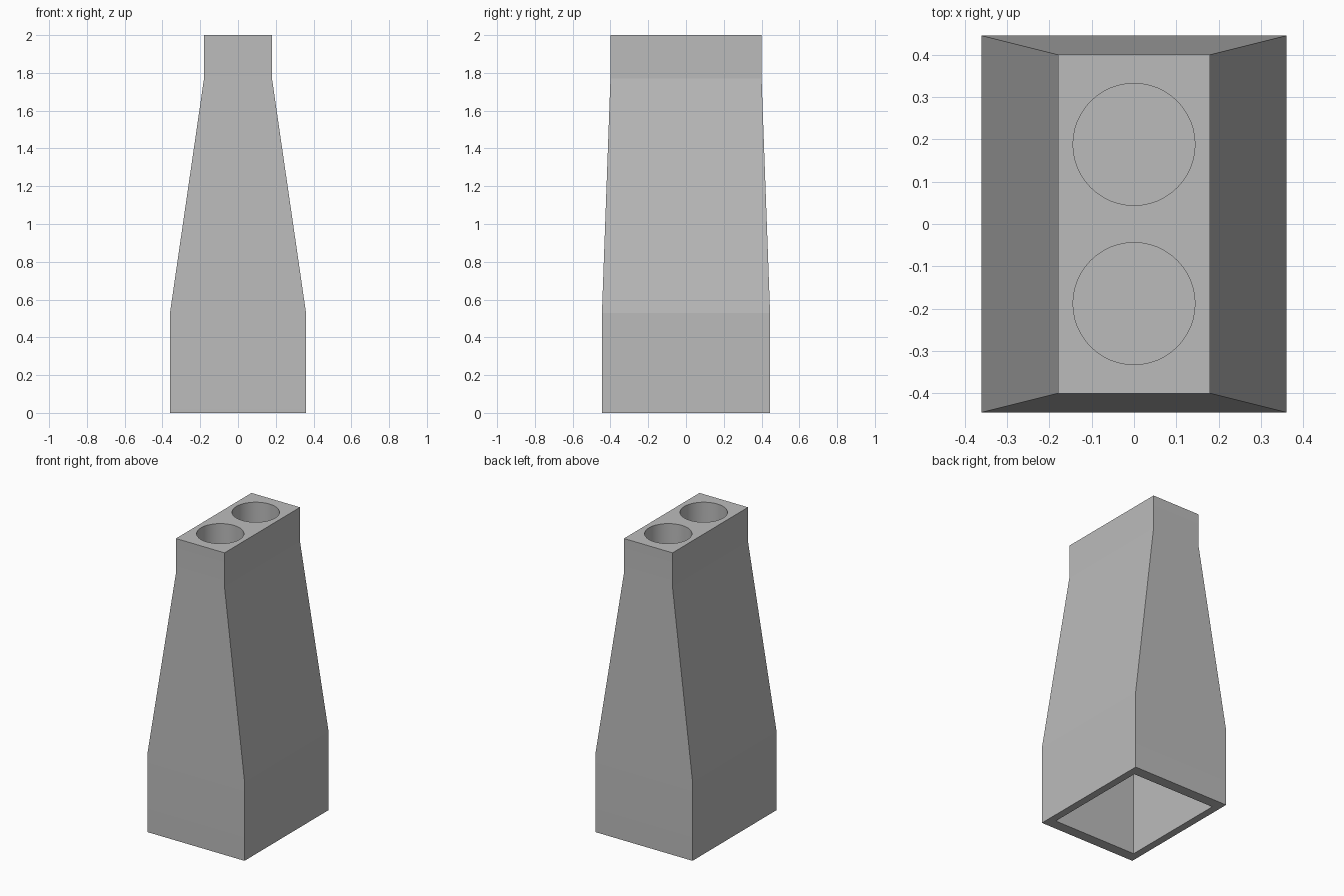
import bpy
import bmesh
import math

default = bpy.data.objects.get("Cube")
if default:
    bpy.data.objects.remove(default, do_unlink=True)

# Single stone grey material
grey = bpy.data.materials.new("stone_grey")
grey.use_nodes = True
colour = (0.5, 0.5, 0.5, 1.0)
grey.diffuse_color = colour
grey.node_tree.nodes["Principled BSDF"].inputs["Base Color"].default_value = colour


def add_object(name, bm):
    bmesh.ops.recalc_face_normals(bm, faces=bm.faces)
    mesh = bpy.data.meshes.new(name)
    bm.to_mesh(mesh)
    bm.free()
    mesh.materials.append(grey)
    obj = bpy.data.objects.new(name, mesh)
    bpy.context.collection.objects.link(obj)
    return obj


def rectangular_loft(name, sections):
    """Closed loft through (half width, half depth, height) rectangles."""
    bm = bmesh.new()
    rings = [[bm.verts.new((sx * hx, sy * hy, z))
              for sx, sy in ((-1, -1), (1, -1), (1, 1), (-1, 1))]
             for hx, hy, z in sections]
    for low, high in zip(rings, rings[1:]):
        for i in range(4):
            j = (i + 1) % 4
            bm.faces.new((low[i], low[j], high[j], high[i]))
    bm.faces.new(rings[0])
    bm.faces.new(rings[-1])
    return add_object(name, bm)


def cylinder(name, radius, y, bottom, top):
    bm = bmesh.new()
    bmesh.ops.create_cone(bm, cap_ends=True, segments=48, radius1=radius,
                          radius2=radius, depth=top - bottom)
    bmesh.ops.translate(bm, verts=bm.verts, vec=(0, y, (top + bottom) / 2))
    return add_object(name, bm)


# Tapered tower: straight base, sloping middle, straight neck
tower = rectangular_loft("chimney_tower", [
    (0.36, 0.445, 0), (0.36, 0.445, 0.53), (0.18, 0.40, 1.77), (0.18, 0.40, 2)])

# Hollow open at the bottom, and two round blind flues in the top
cutters = [rectangular_loft("hollow_cutter", [
    (0.31, 0.373, -0.1), (0.31, 0.373, 0.53), (0.14, 0.33, 1.70)])]
for side, label in ((-1, "front"), (1, "back")):
    cutters.append(cylinder(label + "_flue_cutter", 0.144, side * 0.188, 1.76, 2.1))

for cutter in cutters:
    cutter.hide_render = True
    cut = tower.modifiers.new(cutter.name, 'BOOLEAN')
    cut.operation = 'DIFFERENCE'
    cut.solver = 'EXACT'
    cut.object = cutter

# Bake the cuts and discard the cutters
bpy.context.view_layer.update()
evaluated = tower.evaluated_get(bpy.context.evaluated_depsgraph_get())
tower_mesh = bpy.data.meshes.new_from_object(evaluated)
tower.modifiers.clear()
tower.data = tower_mesh
for cutter in cutters:
    bpy.data.objects.remove(cutter, do_unlink=True)

# Smooth flue walls, crisp edges elsewhere
bpy.ops.object.select_all(action='DESELECT')
tower.select_set(True)
bpy.context.view_layer.objects.active = tower
bpy.ops.object.shade_smooth_by_angle(angle=math.radians(8))
